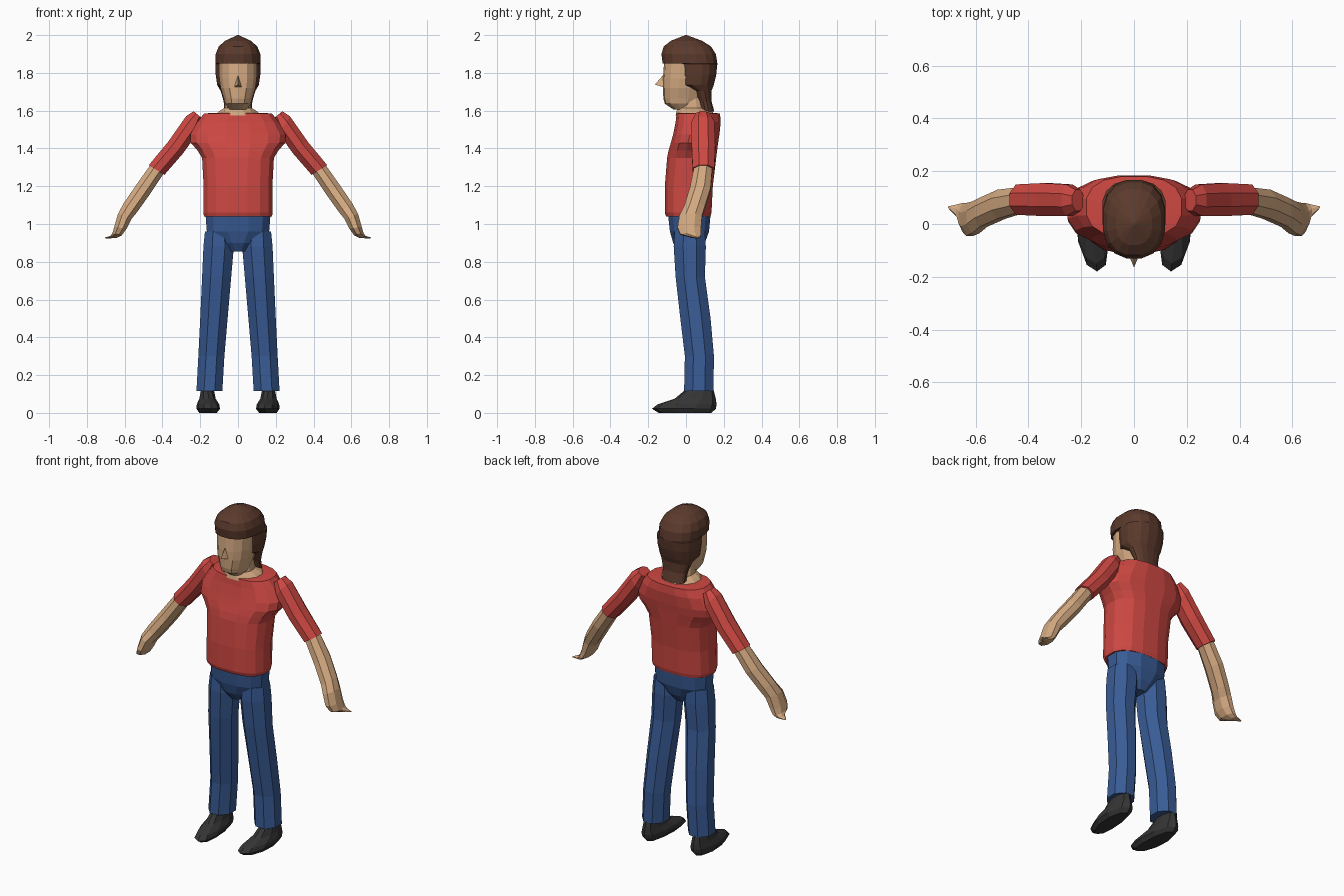
import bpy, bmesh, math


def material(name, rgb):
    m = bpy.data.materials.new(name)
    m.diffuse_color = (*rgb, 1)
    return m


RED = material("shirt red", (0.62, 0.065, 0.055))
BLUE = material("denim blue", (0.04, 0.105, 0.30))
SKIN = material("skin tan", (0.66, 0.40, 0.22))
BROWN = material("hair brown", (0.105, 0.042, 0.025))
BLACK = material("shoe black", (0.035, 0.035, 0.035))


def finish(bm, name, mat):
    bmesh.ops.recalc_face_normals(bm, faces=bm.faces)
    me = bpy.data.meshes.new(name)
    bm.to_mesh(me)
    bm.free()
    me.materials.append(mat)
    ob = bpy.data.objects.new(name, me)
    bpy.context.collection.objects.link(ob)
    return ob


def loft(name, mat, sections, n=8, p=1.0, side=1, bend=0.0):
    """Skin over rings; each ring is (xa, za, xb, zb, y front, y back)."""
    bm = bmesh.new()
    rings = []
    for xa, za, xb, zb, y0, y1 in sections:
        ring = []
        for i in range(n):
            t = math.tau * (i + 0.5) / n
            k = 1 / math.cos(math.pi / n)  # flats reach the given extents
            c, s = math.cos(t), math.sin(t)
            c = max(-1, min(1, k * math.copysign(abs(c) ** p, c)))
            s = max(-1, min(1, k * math.copysign(abs(s) ** p, s)))
            y = (y0 + y1) / 2 + s * (y1 - y0) / 2
            x = (xa + xb) / 2 + c * (xb - xa) / 2 + bend * min(y, 0)
            z = (za + zb) / 2 + c * (zb - za) / 2
            ring.append(bm.verts.new((side * x, y, z)))
        rings.append(ring)
    for a, b in zip(rings, rings[1:]):
        for i in range(n):
            j = (i + 1) % n
            bm.faces.new((a[i], a[j], b[j], b[i]))
    bm.faces.new(rings[0])
    bm.faces.new(rings[-1])
    return finish(bm, name, mat)


def level(rows):
    """Symmetric horizontal rings from (z, half width, y front, y back)."""
    return [(-h, z, h, z, y0, y1) for z, h, y0, y1 in rows]


def upright(rows):
    """Horizontal rings from (z, x inner, x outer, y front, y back)."""
    return [(xi, z, xo, z, y0, y1) for z, xi, xo, y0, y1 in rows]


# Shirt body, closing in to the collar
loft("shirt", RED, level([
    (1.04, 0.18, -0.105, 0.13), (1.06, 0.184, -0.112, 0.135),
    (1.20, 0.182, -0.112, 0.142), (1.35, 0.190, -0.100, 0.160),
    (1.39, 0.215, -0.092, 0.165), (1.43, 0.25, -0.080, 0.17),
    (1.475, 0.252, -0.068, 0.177), (1.54, 0.215, -0.055, 0.184),
    (1.585, 0.18, -0.05, 0.18), (1.588, 0.13, -0.04, 0.15)]), n=16, p=0.8)

# Jeans seat and crotch
loft("jeans_seat", BLUE, level([
    (0.855, 0.045, -0.04, 0.07), (0.90, 0.10, -0.068, 0.10),
    (0.96, 0.165, -0.085, 0.122), (1.05, 0.172, -0.095, 0.13)]), n=12, p=0.85)

# Neck and face
loft("neck", SKIN, level([
    (1.575, 0.125, -0.055, 0.15), (1.597, 0.10, -0.05, 0.14),
    (1.615, 0.07, -0.045, 0.115), (1.68, 0.062, -0.04, 0.10)]), n=12)
loft("face", SKIN, level([
    (1.605, 0.045, -0.065, 0.04), (1.637, 0.068, -0.112, 0.07),
    (1.665, 0.075, -0.120, 0.09), (1.72, 0.092, -0.122, 0.10),
    (1.77, 0.099, -0.122, 0.12), (1.87, 0.102, -0.115, 0.12)]), n=14, p=0.9)

# Nose wedge
bm = bmesh.new()
tip, top, left, right = [bm.verts.new(v) for v in (
    (0, -0.165, 1.738), (0, -0.115, 1.795),
    (-0.023, -0.11, 1.722), (0.023, -0.11, 1.722))]
for f in ((tip, top, left), (tip, right, top), (tip, left, right),
          (top, right, left)):
    bm.faces.new(f)
finish(bm, "nose", SKIN)

# Hair: nape, sides behind the face, fringe and pointed crown
loft("hair", BROWN, level([
    (1.595, 0.072, 0.075, 0.150), (1.65, 0.076, 0.065, 0.135),
    (1.705, 0.092, 0.04, 0.135), (1.735, 0.110, -0.035, 0.147),
    (1.79, 0.118, -0.04, 0.160), (1.848, 0.120, -0.045, 0.166),
    (1.85, 0.118, -0.124, 0.166), (1.90, 0.118, -0.130, 0.158),
    (1.94, 0.102, -0.118, 0.132), (1.97, 0.068, -0.08, 0.085),
    (2.0, 0.003, -0.003, 0.003)]), n=16, p=0.85)

for side, tag in ((1, "right"), (-1, "left")):
    # Trouser leg
    loft("jeans_leg_" + tag, BLUE, upright([
        (0.115, 0.083, 0.220, -0.010, 0.145), (0.30, 0.072, 0.210, -0.006, 0.148),
        (0.50, 0.055, 0.200, -0.030, 0.130), (0.72, 0.036, 0.190, -0.055, 0.100),
        (0.88, 0.022, 0.183, -0.065, 0.105), (0.96, 0.030, 0.175, -0.060, 0.100)]),
        side=side)
    # Shoe, toe turned slightly inwards
    loft("shoe_" + tag, BLACK, upright([
        (0.0, 0.118, 0.205, -0.145, 0.135), (0.022, 0.103, 0.220, -0.180, 0.158),
        (0.045, 0.105, 0.218, -0.150, 0.162), (0.075, 0.118, 0.205, -0.060, 0.158),
        (0.125, 0.128, 0.195, 0.000, 0.145)]), n=10, side=side, bend=0.12)
    # Short sleeve
    loft("sleeve_" + tag, RED, [
        (0.190, 1.560, 0.235, 1.597, 0.05, 0.13),
        (0.215, 1.480, 0.275, 1.570, 0.03, 0.15),
        (0.290, 1.375, 0.370, 1.435, 0.03, 0.155),
        (0.390, 1.260, 0.472, 1.312, 0.035, 0.15)], side=side)
    # Forearm and hand
    loft("forearm_" + tag, SKIN, [
        (0.385, 1.280, 0.455, 1.325, 0.045, 0.140),
        (0.465, 1.160, 0.540, 1.205, 0.020, 0.130),
        (0.535, 1.062, 0.605, 1.110, -0.010, 0.100),
        (0.565, 1.025, 0.635, 1.055, -0.035, 0.085),
        (0.590, 0.975, 0.655, 0.985, -0.045, 0.080),
        (0.615, 0.940, 0.665, 0.950, -0.030, 0.080),
        (0.645, 0.925, 0.675, 0.938, 0.020, 0.075),
        (0.700, 0.924, 0.706, 0.928, 0.060, 0.067)], side=side)
